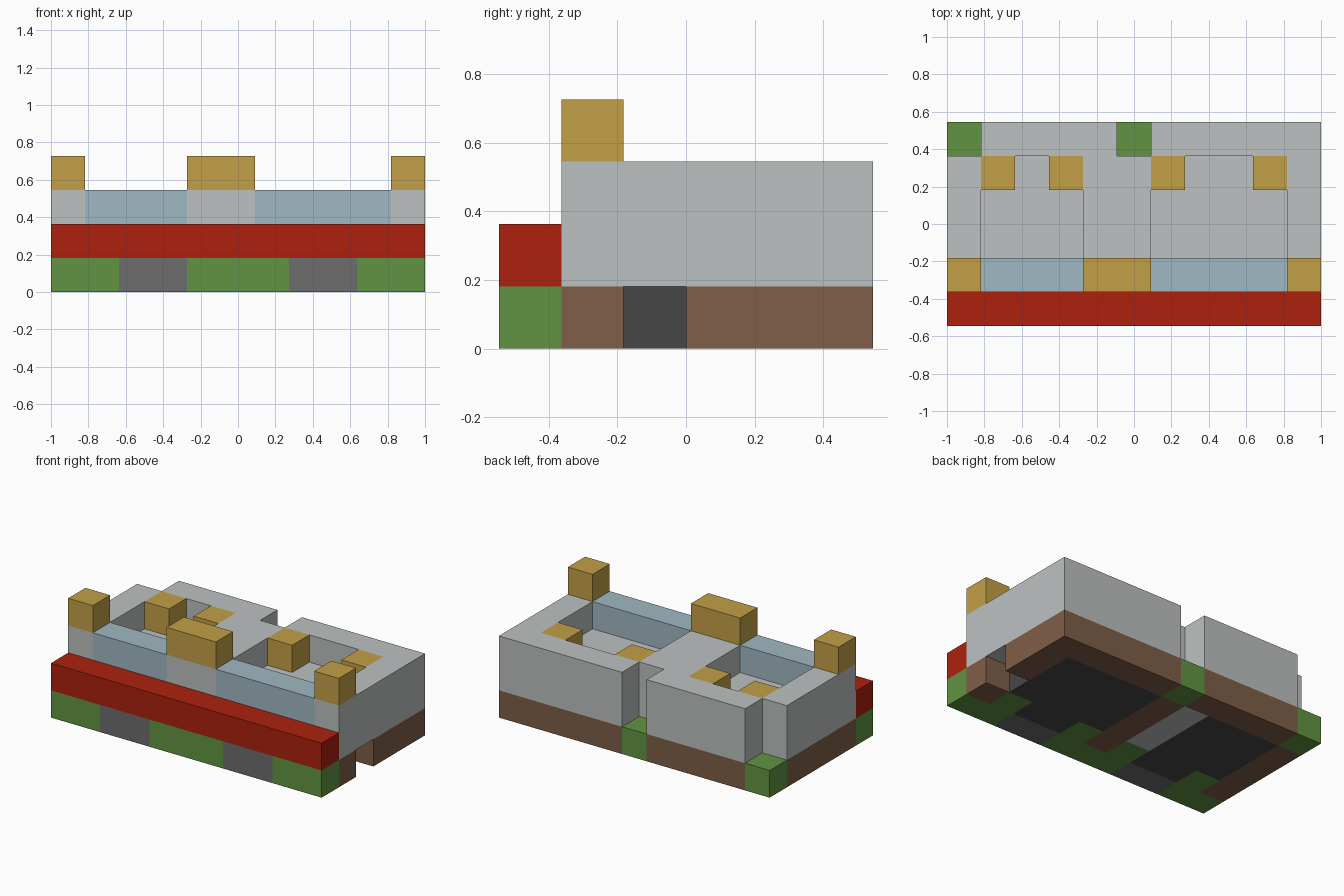
import bpy
import bmesh
from mathutils import Vector

cube = bpy.data.objects.get("Cube")
if cube:
    bpy.data.objects.remove(cube, do_unlink=True)

# The building sits on a block grid, 11 wide, 6 deep and 4 high
U = 2 / 11
ORIGIN = Vector((-5.5, -3, 0))


def linear(c):
    c /= 255
    return c / 12.92 if c <= 0.04045 else ((c + 0.055) / 1.055) ** 2.4


def material(name, *rgb):
    m = bpy.data.materials.new(name)
    m.use_nodes = True
    colour = (*[linear(c) for c in rgb], 1)
    m.diffuse_color = colour
    m.node_tree.nodes["Principled BSDF"].inputs["Base Color"].default_value = colour
    return m


GREY = material("wall grey", 189, 193, 193)
BROWN = material("earth brown", 126, 94, 71)
GREEN = material("grass green", 97, 148, 66)
RED = material("awning red", 172, 33, 14)
YELLOW = material("straw yellow", 195, 160, 70)
BLUE = material("glass blue", 160, 184, 195)
STEP = material("step grey", 109, 109, 109)
DARK = material("floor charcoal", 71, 71, 71)


def blocks(name, mat, z0, z1, spans):
    """One object made of boxes; each span is x start, x end, y start, y end."""
    bm = bmesh.new()
    for x0, x1, y0, y1 in spans:
        lo, hi = Vector((x0, y0, z0)), Vector((x1, y1, z1))
        made = bmesh.ops.create_cube(bm, size=1)
        for v in made["verts"]:
            v.co = ((lo + hi) / 2 + v.co * (hi - lo) + ORIGIN) * U
    mesh = bpy.data.meshes.new(name)
    bm.to_mesh(mesh)
    bm.free()
    mesh.materials.append(mat)
    obj = bpy.data.objects.new(name, mesh)
    bpy.context.collection.objects.link(obj)
    return obj


ROOMS = [(1, 4), (6, 10)]
DOORS = [(2, 4), (7, 9)]

# Ground layer: planted front, steps, and brown footings
blocks("front_grass", GREEN, 0, 1, [(0, 2, 0, 1), (4, 7, 0, 1), (9, 11, 0, 1)])
blocks("front_steps", STEP, 0, 1, [(a, b, 0, 1) for a, b in DOORS])
blocks("door_side_grass", GREEN, 0, 1,
       [(x, x + 1, 1, 2) for a, b in DOORS for x in (a - 1, b)])
blocks("back_grass", GREEN, 0, 1, [(0, 1, 5, 6), (5, 6, 5, 6)])
blocks("side_footings", BROWN, 0, 1,
       [(0, 1, 1, 5), (5, 6, 1, 5), (10, 11, 1, 2), (10, 11, 3, 5)])
blocks("back_footings", BROWN, 0, 1, [(1, 5, 5, 6), (6, 11, 5, 6)])
blocks("divider_base", GREY, 0, 1, [(4, 5, 2, 5)])
blocks("room_base", DARK, 0, 1, [(a, b, 2, 5) for a, b in ROOMS])
blocks("door_sill", DARK, 0, 1, [(a, b, 1, 2) for a, b in DOORS])

# Walls, room floors and windows
blocks("side_and_divider_walls", GREY, 1, 3,
       [(0, 1, 1, 5), (4, 6, 1, 5), (10, 11, 1, 5)])
blocks("back_walls", GREY, 1, 3, [(1, 5, 5, 6), (6, 11, 5, 6)])
blocks("room_floors", GREY, 1, 2, [(a, b, 1, 5) for a, b in ROOMS])
blocks("front_windows", BLUE, 2, 3, [(a, b, 1, 2) for a, b in ROOMS])

# Red awning along the front
blocks("awning", RED, 1, 2, [(0, 11, 0, 1)])

# Yellow corner blocks in the rooms and pillar caps on the front wall
blocks("room_corner_blocks", YELLOW, 2, 3,
       [(x, x + 1, 4, 5) for a, b in ROOMS for x in (a, b - 1)])
blocks("pillar_caps", YELLOW, 3, 4, [(0, 1, 1, 2), (4, 6, 1, 2), (10, 11, 1, 2)])
